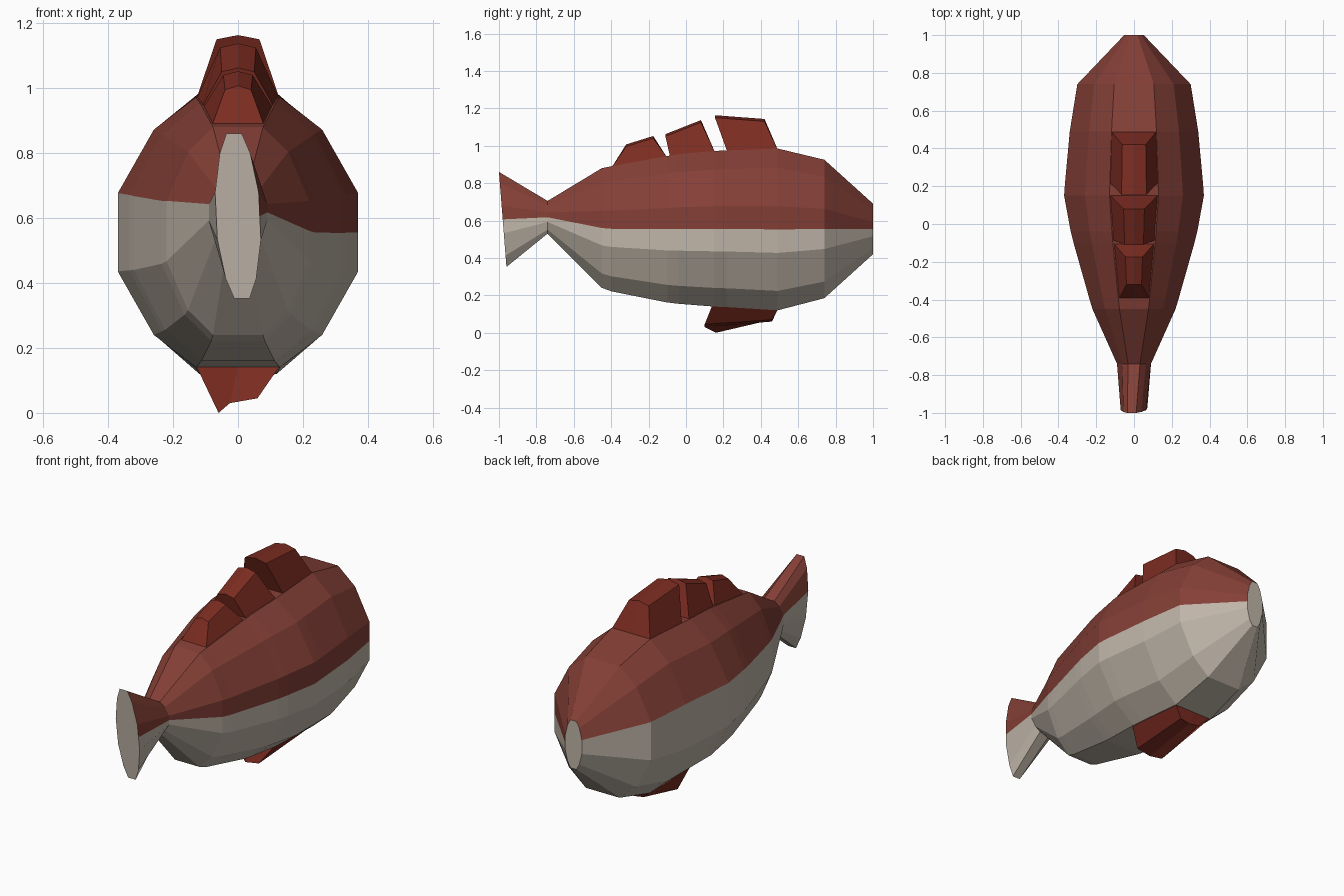
import bpy

if "Cube" in bpy.data.objects:
    bpy.data.objects.remove(bpy.data.objects["Cube"])


def material(name, rgb):
    m = bpy.data.materials.new(name)
    m.diffuse_color = (*rgb, 1)
    m.use_nodes = True
    m.node_tree.nodes["Principled BSDF"].inputs["Base Color"].default_value = m.diffuse_color
    return m


red = material("body_red", (0.23, 0.05, 0.037))
cream = material("belly_cream", (0.52, 0.46, 0.39))
fin_red = material("fin_red", (0.20, 0.025, 0.015))


def make(name, verts, faces, mats, indices=None):
    me = bpy.data.meshes.new(name)
    me.from_pydata(verts, [], faces)
    for m in mats:
        me.materials.append(m)
    if indices:
        me.polygons.foreach_set("material_index", indices)
    me.update()
    ob = bpy.data.objects.new(name, me)
    bpy.context.collection.objects.link(ob)
    return ob


# Faceted cross-section, counter-clockwise from the right-hand colour line
quarter = [(1, .29), (.7, .76), (.35, 1)]
section = [(1, 0)] + quarter + [(-x, z) for x, z in reversed(quarter)]
section += [(-x, -z) for x, z in section]
N = len(section)


def loft(name, rings, caps):
    """rings: (y, top, bottom, half width, y slant, x lean)"""
    verts, faces, mats = [], [], []
    for y, top, bot, w, slant, lean in rings:
        c, h = (top + bot) / 2, (top - bot) / 2
        verts += [(x * w + z * lean, y + z * slant, c + z * h) for x, z in section]
    for r in range(len(rings) - 1):
        for k in range(N):
            a, b = r * N + k, r * N + (k + 1) % N
            faces.append((a, b, b + N, a + N))
            mats.append(0 if k < 6 else 1)
    for r, used in zip((0, len(rings) - 1), caps):
        if used:
            loop = list(range(r * N, r * N + N))
            faces.append(loop[::-1] if r == 0 else loop)
            mats.append(1)
    # rings run along +y, so reverse for outward normals
    return make(name, verts, [f[::-1] for f in faces], [red, cream], mats)


# Body from the tail root to the mouth
loft("body", [
    (-.74, .705, .53, .09, 0, 0),
    (-.45, .88, .24, .22, 0, 0),
    (-.40, .89, .222, .235, 0, 0),
    (-.10, .945, .162, .32, 0, 0),
    (-.04, .955, .155, .335, 0, 0),
    (.15, .972, .14, .37, 0, 0),
    (.22, .975, .137, .365, 0, 0),
    (.49, .985, .12, .34, 0, 0),
    (.74, .925, .185, .30, 0, 0),
    (1.0, .69, .42, .052, 0, 0)], (False, True))

# Flared tail with a flat slanted end
loft("tail_fin", [
    (-.98, .86, .352, .067, -.02, -.012),
    (-.74, .705, .53, .09, 0, 0)], (True, False))


def fin(name, base, tip, crown):
    """base and tip: two (y, z, half width, x shift) stations each, rear then front.
    crown lifts the centre line of the tip."""
    verts = []
    for row, lift in ((base, 0), (tip, crown)):
        for y, z, w, s in row:
            verts += [(s - w, y, z), (s, y, z + lift), (s + w, y, z)]
    faces = [(0, 3, 9, 6), (5, 2, 8, 11),
             (6, 9, 10, 7), (7, 10, 11, 8),
             (2, 1, 7, 8), (1, 0, 6, 7),
             (3, 4, 10, 9), (4, 5, 11, 10),
             (0, 1, 4, 3), (1, 2, 5, 4)]
    if tip[0][1] < base[0][1]:
        faces = [f[::-1] for f in faces]
    return make(name, verts, faces, [fin_red])


# Three dorsal fins, rear to front
fin("dorsal_fin_rear",
    [(-.40, .88, .082, 0), (-.10, .935, .11, 0)],
    [(-.32, .995, .04, 0), (-.175, 1.04, .045, 0)], .012)
fin("dorsal_fin_middle",
    [(-.085, .94, .112, 0), (.155, .965, .128, 0)],
    [(-.11, 1.05, .05, 0), (.08, 1.125, .055, 0)], .012)
fin("dorsal_fin_front",
    [(.22, .97, .127, 0), (.49, .98, .119, 0)],
    [(.155, 1.15, .066, 0), (.42, 1.13, .062, 0)], .013)

# Belly fin, its rear end dipping to the left
belly = fin("belly_fin",
            [(.14, .145, .129, 0), (.49, .125, .119, 0)],
            [(.12, .04, .06, 0), (.46, .07, .06, 0)], -.01)
belly.data.vertices[6].co = (-.06, .16, 0)
belly.data.vertices[7].co = (-.025, .10, .03)
belly.data.vertices[8].co = (.06, .10, .045)
belly.data.update()
